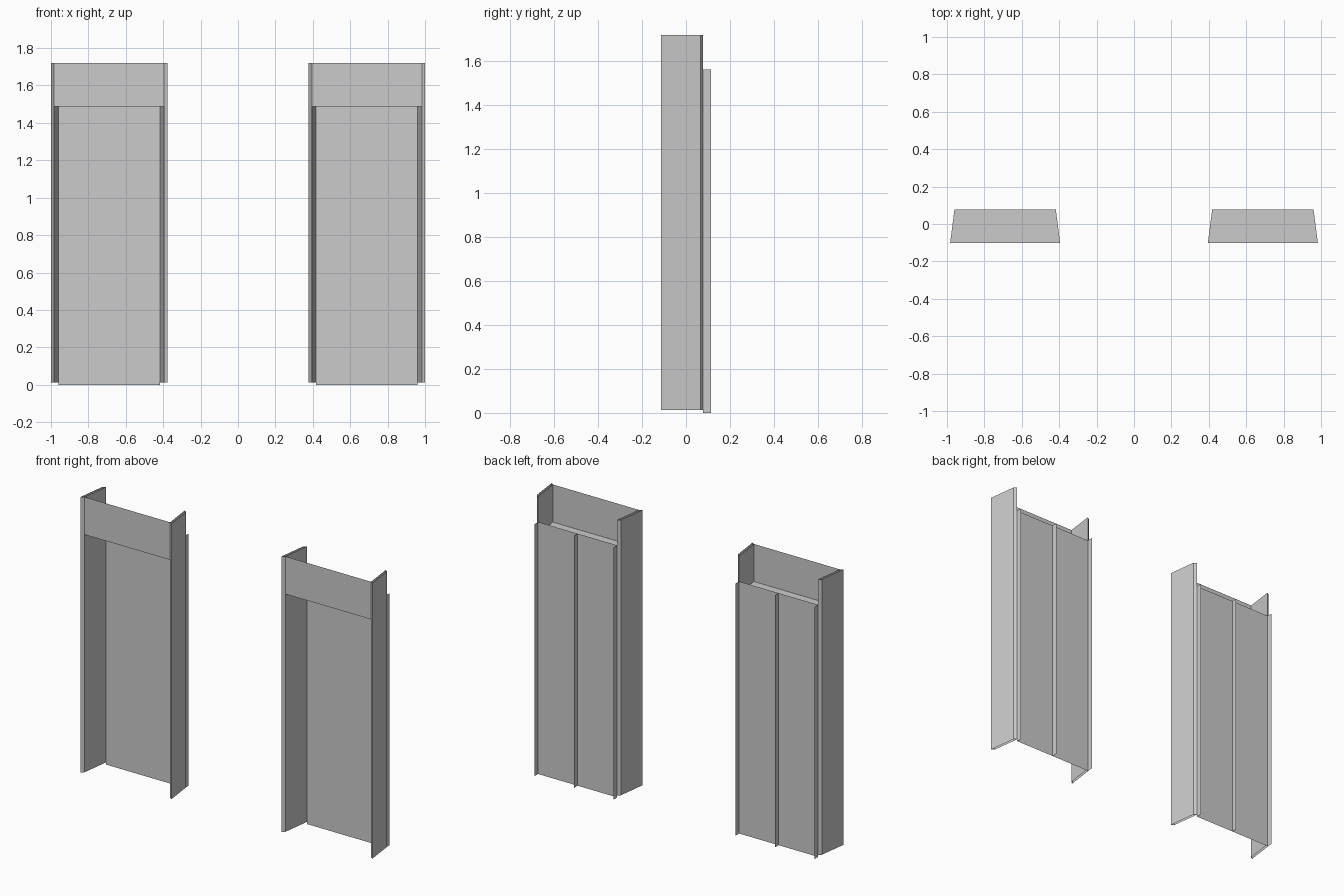
import bpy

cube = bpy.data.objects.get("Cube")
if cube:
    bpy.data.objects.remove(cube, do_unlink=True)

# Single plain grey for everything
grey = bpy.data.materials.new("plain_grey")
grey.use_nodes = True
grey.diffuse_color = (0.6, 0.6, 0.6, 1)
grey.node_tree.nodes["Principled BSDF"].inputs["Base Color"].default_value = (0.6, 0.6, 0.6, 1)

# Main dimensions of one doorway
CENTRE = 0.689
FRONT_HALF, BACK_HALF = 0.294, 0.271
FRONT_Y, BACK_Y, RIB_Y = -0.101, 0.077, 0.113
SHELL_X, SHELL_Y = 0.017, -0.012
BASE, LINTEL_Z, DOOR_TOP, TOP = 0.013, 1.487, 1.562, 1.72


def make_mesh(name, verts, faces):
    mesh = bpy.data.meshes.new(name)
    mesh.from_pydata(verts, [], faces)
    mesh.materials.append(grey)
    return mesh


def wall(name, path, low, high, closed=False):
    """Thin upright sheet that follows a plan path, without end caps."""
    n = len(path)
    verts = [(x, y, z) for z in (low, high) for x, y in path]
    spans = n if closed else n - 1
    faces = [(i, (i + 1) % n, (i + 1) % n + n, i + n) for i in range(spans)]
    return make_mesh(name, verts, faces)


def jamb(name, side):
    """Splayed hollow jamb, open at the top and bottom."""
    front, back = (side * FRONT_HALF, FRONT_Y), (side * BACK_HALF, BACK_Y)
    shift = lambda p: (p[0] + side * SHELL_X, p[1] + SHELL_Y)
    path = [front, shift(front), shift(back), back]
    return wall(name, path if side > 0 else path[::-1], BASE, TOP, closed=True)


# Jambs, lintel and the soffit behind it
parts = [
    jamb("left_jamb", 1),
    jamb("right_jamb", -1),
    wall("lintel", [(-FRONT_HALF, FRONT_Y), (FRONT_HALF, FRONT_Y)], LINTEL_Z, TOP),
    make_mesh("soffit",
              [(-FRONT_HALF, FRONT_Y, LINTEL_Z), (FRONT_HALF, FRONT_Y, LINTEL_Z),
               (BACK_HALF, BACK_Y, LINTEL_Z), (-BACK_HALF, BACK_Y, LINTEL_Z)],
              [(0, 1, 2, 3)]),
    wall("door_panel", [(BACK_HALF, BACK_Y), (-BACK_HALF, BACK_Y)], 0, DOOR_TOP),
]

# Upright fins on the back of the door panel
for label, x in (("left", BACK_HALF), ("middle", 0), ("right", -BACK_HALF)):
    parts.append(wall(label + "_rib", [(x, BACK_Y), (x, RIB_Y)], 0, DOOR_TOP))

# Place the same doorway on both sides
for side, x in (("left", CENTRE), ("right", -CENTRE)):
    for mesh in parts:
        obj = bpy.data.objects.new(side + "_doorway_" + mesh.name, mesh)
        obj.location.x = x
        bpy.context.collection.objects.link(obj)
